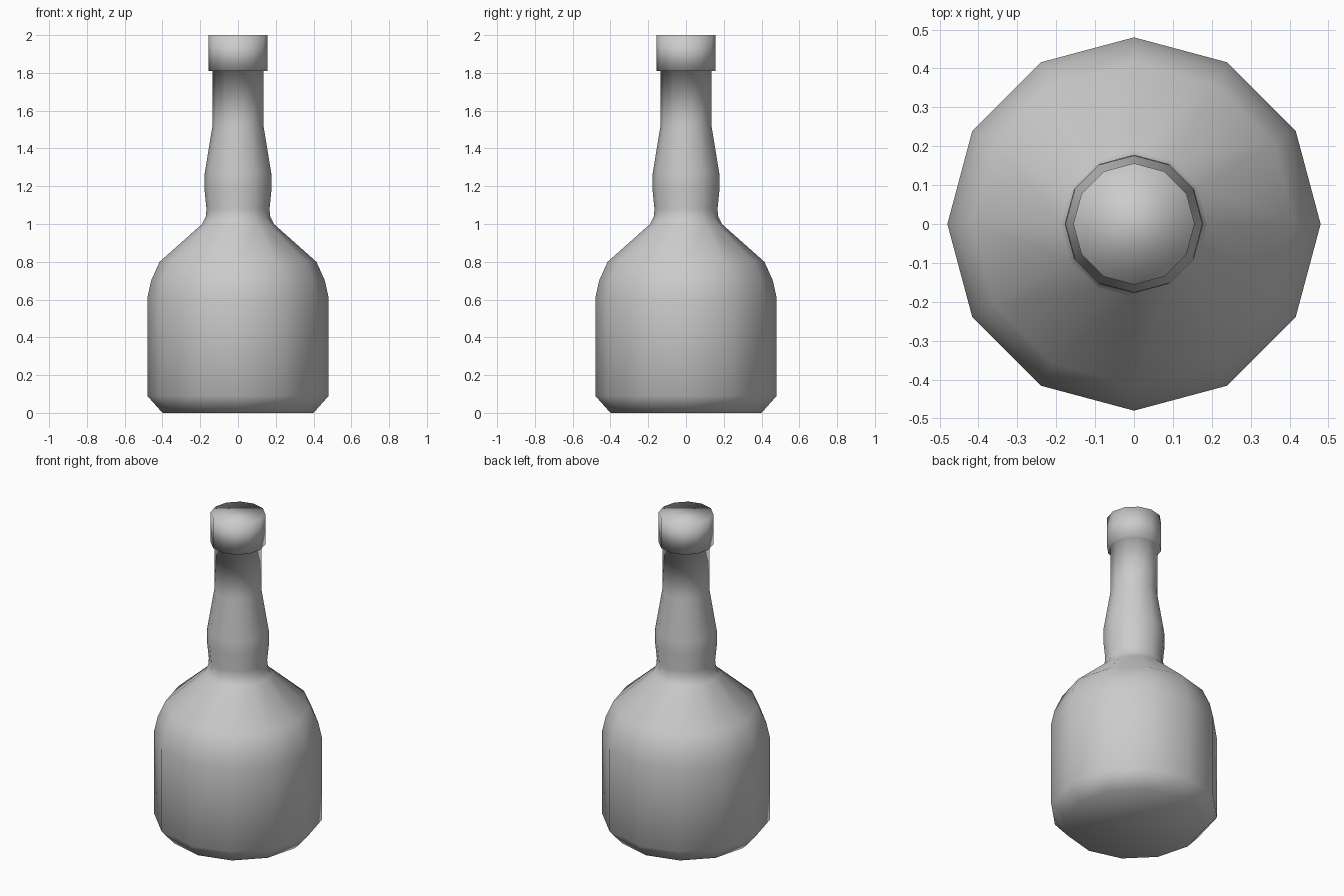
import bpy, bmesh, math

cube = bpy.data.objects.get("Cube")
if cube:
    bpy.data.objects.remove(cube, do_unlink=True)

SIDES = 12

# Plain grey
grey = bpy.data.materials.new("plain_grey")
grey.use_nodes = True
colour = (0.6, 0.6, 0.6, 1)
grey.diffuse_color = colour
grey.node_tree.nodes["Principled BSDF"].inputs["Base Color"].default_value = colour

# Bottle outline as (radius, height), from base to rim
profile = [
    (0.40, 0.0), (0.48, 0.09), (0.48, 0.61),      # base and body
    (0.46, 0.70), (0.415, 0.80), (0.19, 1.0),     # shoulder
    (0.17, 1.04), (0.167, 1.08), (0.178, 1.19),   # neck bulge
    (0.176, 1.27), (0.135, 1.52), (0.135, 1.81),  # neck
    (0.156, 1.81), (0.156, 2.0),                  # cap
]

bm = bmesh.new()
rings = []
for r, z in profile:
    angles = [2 * math.pi * i / SIDES for i in range(SIDES)]
    rings.append([bm.verts.new((r * math.cos(a), r * math.sin(a), z)) for a in angles])
for low, high in zip(rings, rings[1:]):
    for i in range(SIDES):
        j = (i + 1) % SIDES
        bm.faces.new((low[i], low[j], high[j], high[i]))
bm.faces.new(rings[0][::-1])
bm.faces.new(rings[-1])
for face in bm.faces:
    face.smooth = True

mesh = bpy.data.meshes.new("bottle")
bm.to_mesh(mesh)
bm.free()
mesh.materials.append(grey)
bottle = bpy.data.objects.new("bottle", mesh)
bpy.context.collection.objects.link(bottle)
